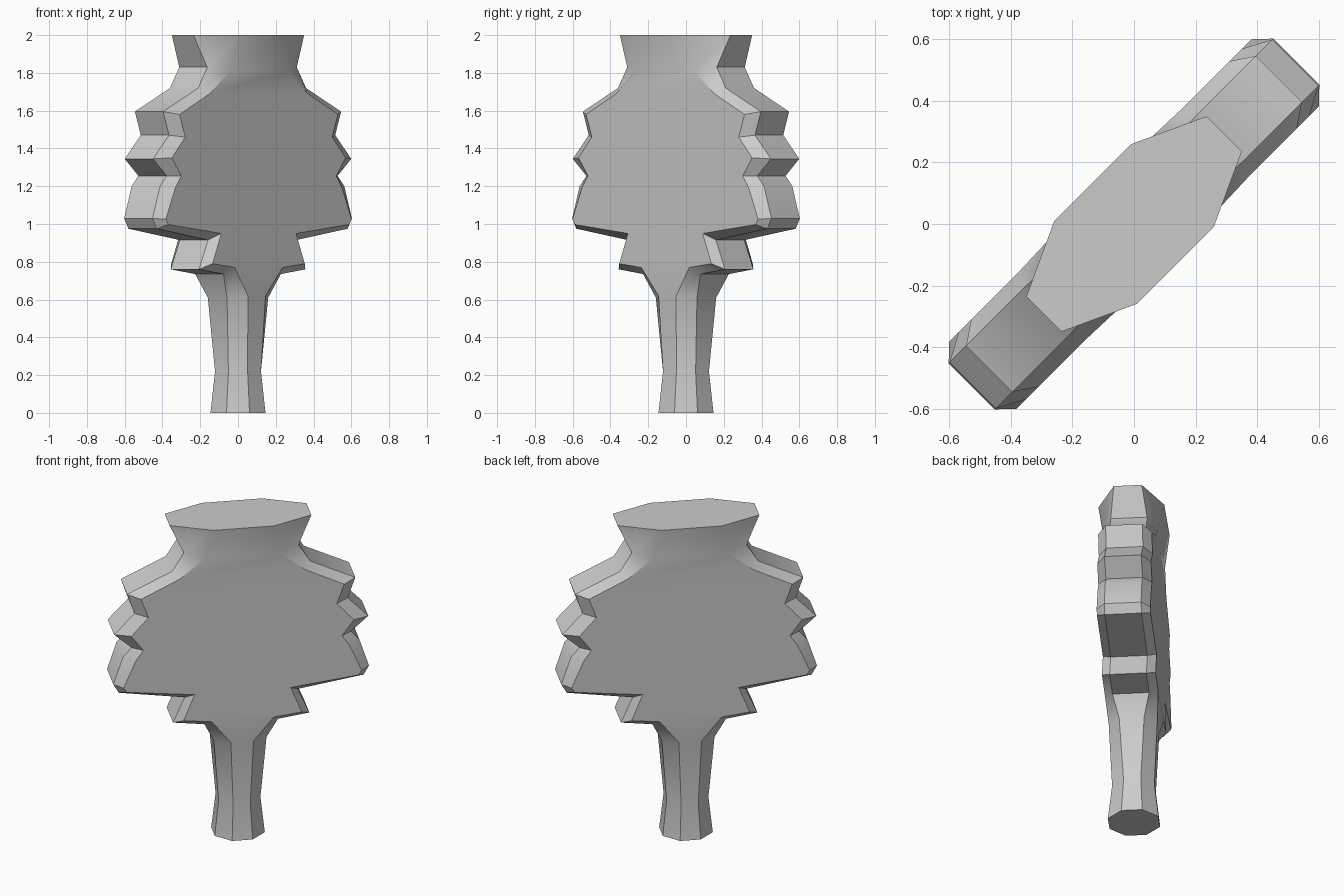
import bpy, bmesh, math
from mathutils import Matrix

cube = bpy.data.objects.get("Cube")
if cube:
    bpy.data.objects.remove(cube, do_unlink=True)

grey = bpy.data.materials.new("light grey")
grey.use_nodes = True
GREY = (0.6, 0.6, 0.6, 1)
grey.diffuse_color = GREY
grey.node_tree.nodes["Principled BSDF"].inputs["Base Color"].default_value = GREY

RIM, FACE = 0.106, 0.155  # half thickness at the rim and at the broad faces

# Rows up the trunk: rim half width, rim height, face half width, face height
stem = [(.146, 0, .06, 0, .06, .146),
        (.122, .22, .05, .22, .05, .122),
        (.154, .61, .066, .62, .072, .14)]
crown = [(.215, .735, .18, .77), (.398, .76, .345, .79), (.33, .915, .28, .95),
         (.715, .975, .675, .997), (.746, 1.03, .695, 1.025), (.69, 1.2, .625, 1.19),
         (.64, 1.255, .58, 1.255), (.742, 1.345, .65, 1.35), (.622, 1.47, .55, 1.46),
         (.666, 1.595, .593, 1.58), (.403, 1.72, .367, 1.69)]
neck = [(.335, 1.83, .22, 1.81, .105, .16),
        (.414, 2, .177, 2, .081, .19)]
rows = stem + [r + (RIM, FACE) for r in crown] + neck

# Loft of eight-sided rows, closed by flat caps
bm = bmesh.new()
rings = []
for ru, rz, fu, fz, rv, fv in rows:
    quarter = [(ru, -rv, rz), (ru, rv, rz), (fu, fv, fz), (-fu, fv, fz)]
    ring = quarter + [(-x, -y, z) for x, y, z in quarter]
    rings.append([bm.verts.new(p) for p in ring])
for low, high in zip(rings, rings[1:]):
    for i in range(8):
        j = (i + 1) % 8
        bm.faces.new((low[i], low[j], high[j], high[i]))
bm.faces.new(rings[0][::-1])
bm.faces.new(rings[-1])
bm.transform(Matrix.Rotation(math.radians(45), 4, "Z"))
bmesh.ops.recalc_face_normals(bm, faces=bm.faces)

mesh = bpy.data.meshes.new("flat_tree_trunk")
bm.to_mesh(mesh)
bm.free()
mesh.materials.append(grey)
trunk = bpy.data.objects.new("flat_tree_trunk", mesh)
bpy.context.collection.objects.link(trunk)

bpy.context.view_layer.objects.active = trunk
trunk.select_set(True)
bpy.ops.object.shade_smooth_by_angle(angle=math.radians(35))
